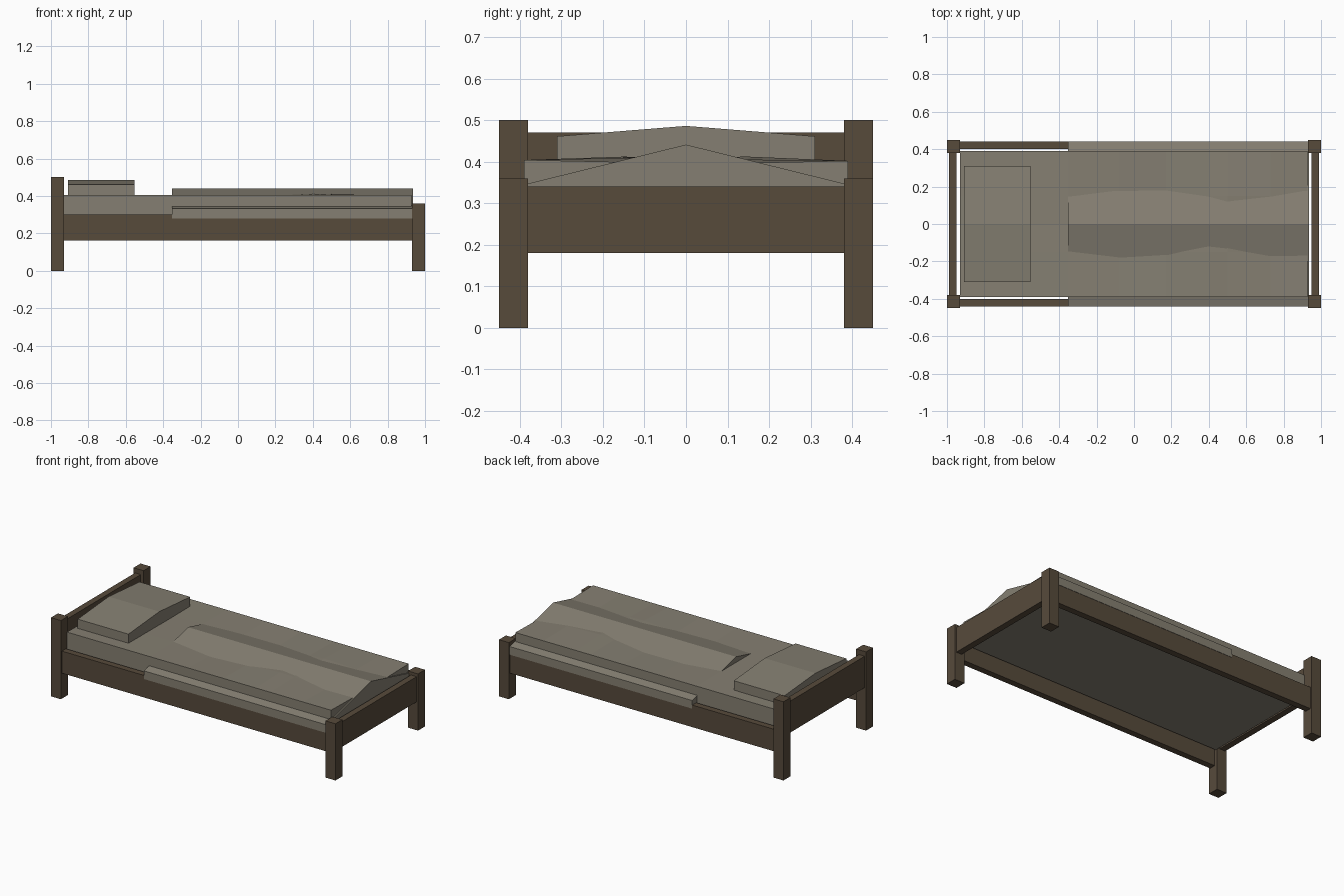
import bpy, bmesh

if "Cube" in bpy.data.objects:
    bpy.data.objects.remove(bpy.data.objects["Cube"])


def material(name, color):
    m = bpy.data.materials.new(name)
    m.diffuse_color = (*color, 1)
    m.use_nodes = True
    m.node_tree.nodes["Principled BSDF"].inputs["Base Color"].default_value = m.diffuse_color
    return m


wood = material("dark wood", (0.095, 0.069, 0.044))
cloth = material("grey cloth", (0.235, 0.213, 0.168))


def finish(name, bm, mat):
    bmesh.ops.recalc_face_normals(bm, faces=bm.faces)
    me = bpy.data.meshes.new(name)
    bm.to_mesh(me)
    bm.free()
    me.materials.append(mat)
    ob = bpy.data.objects.new(name, me)
    bpy.context.collection.objects.link(ob)
    return ob


def box(name, x, y, z, mat):
    bm = bmesh.new()
    bmesh.ops.create_cube(bm, size=1)
    for v in bm.verts:
        v.co = [r[0] if c < 0 else r[1] for c, r in zip(v.co, (x, y, z))]
    return finish(name, bm, mat)


def loft(name, stations, mat):
    """Skin a run of (x, [(y, z), ...]) cross-sections and cap both ends."""
    bm = bmesh.new()
    rings = [[bm.verts.new((x, y, z)) for y, z in prof] for x, prof in stations]
    for a, b in zip(rings, rings[1:]):
        for i in range(len(a)):
            j = (i + 1) % len(a)
            bm.faces.new((a[i], a[j], b[j], b[i]))
    bm.faces.new(rings[0])
    bm.faces.new(rings[-1])
    return finish(name, bm, mat)


def ridged(name, x0, x1, half, base, edge, peak, mat):
    """Block with a low gabled top running along x."""
    prof = [(-half, base), (half, base), (half, edge), (0, peak), (-half, edge)]
    return loft(name, [(x0, prof), (x1, prof)], mat)


# Corner posts and side rails
for s, side in ((-1, "front"), (1, "back")):
    ys = sorted((s * 0.38, s * 0.45))
    box(f"head_post_{side}", (-1, -0.93), ys, (0, 0.50), wood)
    box(f"foot_post_{side}", (0.93, 1), ys, (0, 0.36), wood)
    box(f"side_rail_{side}", (-0.935, 0.935), sorted((s * 0.40, s * 0.44)),
        (0.162, 0.302), wood)

# Head and foot boards
box("headboard", (-0.99, -0.95), (-0.385, 0.385), (0.27, 0.47), wood)
box("footboard", (0.95, 0.99), (-0.385, 0.385), (0.18, 0.34), wood)

# Mattress with a gently uneven top: x, front height, back height
lumps = [(-0.93, 0.400, 0.401), (-0.60, 0.402, 0.400), (-0.35, 0.405, 0.405),
         (-0.08, 0.396, 0.397), (0.17, 0.400, 0.396), (0.40, 0.412, 0.405),
         (0.50, 0.409, 0.412), (0.73, 0.398, 0.405), (0.927, 0.399, 0.397)]
loft("mattress", [(x, [(-0.39, 0.26), (0.39, 0.26), (0.39, 0.402), (0.15, zb),
                       (-0.15, zf), (-0.39, 0.404)]) for x, zf, zb in lumps], cloth)

# Pillow and blanket
ridged("pillow", -0.91, -0.553, 0.31, 0.398, 0.461, 0.486, cloth)
ridged("blanket", -0.352, 0.935, 0.442, 0.28, 0.332, 0.441, cloth)
